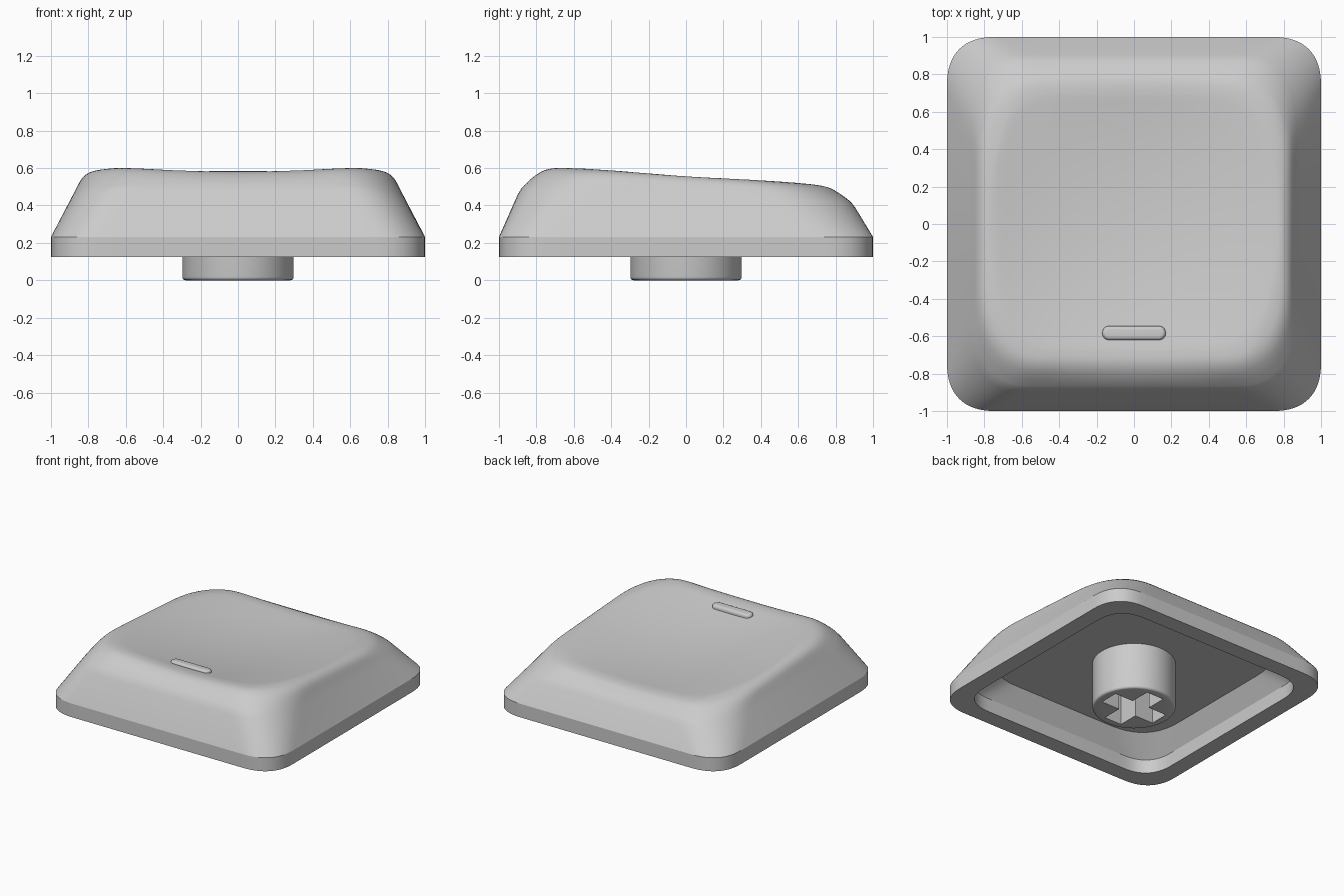
import bpy, bmesh, math
from mathutils import Vector

cube = bpy.data.objects.get("Cube")
if cube:
    bpy.data.objects.remove(cube, do_unlink=True)

grey = bpy.data.materials.new("light_grey_plastic")
grey.use_nodes = True
grey.diffuse_color = (0.6, 0.6, 0.6, 1)
grey.node_tree.nodes["Principled BSDF"].inputs["Base Color"].default_value = (0.6, 0.6, 0.6, 1)

BASE, BAND, CEILING = 0.125, 0.232, 0.365


def outline(hx, front, back, rx, ry, power=2.5, arc=16, straight=16):
    """Rectangle with superelliptic corners and evenly divided sides."""
    corners = []
    for i, (sx, sy) in enumerate([(1, 1), (-1, 1), (-1, -1), (1, -1)]):
        reach = back if sy > 0 else front
        pts = []
        for k in range(arc + 1):
            a = math.pi / 2 * (k if i % 2 == 0 else arc - k) / arc
            u = max(math.cos(a), 0) ** (2 / power)
            v = max(math.sin(a), 0) ** (2 / power)
            pts.append(Vector((sx * (hx - rx + rx * u), sy * (reach - ry + ry * v))))
        corners.append(pts)
    ring = []
    for i, c in enumerate(corners):
        nxt = corners[(i + 1) % 4][0]
        ring += c + [c[-1].lerp(nxt, k / straight) for k in range(1, straight)]
    return ring


def loft(name, rings, angle=22):
    """Skin a list of equal-length rings and close both ends."""
    bm = bmesh.new()
    loops = [[bm.verts.new(p) for p in ring] for ring in rings]
    n = len(loops[0])
    for a, b in zip(loops, loops[1:]):
        for i in range(n):
            j = (i + 1) % n
            bm.faces.new((a[i], a[j], b[j], b[i]))
    bm.faces.new(loops[0])
    bm.faces.new(loops[-1])
    bmesh.ops.recalc_face_normals(bm, faces=bm.faces)
    mesh = bpy.data.meshes.new(name)
    bm.to_mesh(mesh)
    bm.free()
    obj = bpy.data.objects.new(name, mesh)
    bpy.context.collection.objects.link(obj)
    mesh.materials.append(grey)
    smooth(obj, angle)
    return obj


def smooth(obj, angle):
    bpy.ops.object.select_all(action="DESELECT")
    obj.select_set(True)
    bpy.context.view_layer.objects.active = obj
    bpy.ops.object.shade_smooth_by_angle(angle=math.radians(angle))


def top_height(x, y):
    """Sloping top with a scooped dish that narrows to the front and back."""
    half = 0.78 - 0.34 * y * y
    across = max(1 - (x / half) ** 2, 0)
    along = max(1 - (y / 0.85) ** 2, 0)
    return 0.562 - 0.067 * y - 0.078 * across * along


def flat_ring(h, r, z):
    return [(p.x, p.y, z) for p in outline(h, h, h, r, r)]


def raised_ring(s, hx, front, back, rx, ry, k=1):
    pts = [p * k for p in outline(hx, front, back, rx, ry)]
    return [(p.x, p.y, BAND + s * (top_height(p.x, p.y) - BAND)) for p in pts]


def catmull(a, b, c, d, t):
    return [0.5 * (2 * q + (r - p) * t + (2 * p - 5 * q + 4 * r - s) * t * t
                   + (3 * q - p - 3 * r + s) * t ** 3) for p, q, r, s in zip(a, b, c, d)]


# Cap shell: cavity, rim, base band, tapered skirt, rounded shoulder, dished top
rings = [flat_ring(0.78, 0.36, CEILING), flat_ring(0.87, 0.25, BAND),
         flat_ring(0.87, 0.25, BASE), flat_ring(1, 0.27, BASE), flat_ring(1, 0.27, BAND)]

# height share, half width, front reach, back reach, corner size across and along
shoulder = [(0.00, 1.000, 1.00, 1.000, 0.27, 0.27),
            (0.58, 0.890, 0.90, 0.905, 0.31, 0.42),
            (0.75, 0.860, 0.85, 0.860, 0.32, 0.46),
            (0.87, 0.838, 0.80, 0.810, 0.33, 0.48),
            (0.94, 0.815, 0.76, 0.775, 0.33, 0.48),
            (0.98, 0.785, 0.72, 0.735, 0.33, 0.48),
            (1.00, 0.730, 0.67, 0.690, 0.33, 0.48)]
rings.append(raised_ring(*shoulder[1]))
for i in range(1, len(shoulder) - 1):
    after = shoulder[min(i + 2, len(shoulder) - 1)]
    for t in (1 / 3, 2 / 3, 1):
        rings.append(raised_ring(*catmull(shoulder[i - 1], shoulder[i], shoulder[i + 1], after, t)))
for k in range(19, 0, -1):
    rings.append(raised_ring(*shoulder[-1], k=k / 20))
rings.append(raised_ring(*shoulder[-1], k=0.01))
loft("cap_shell", rings)


# Round stem with softened lower edge
def circle(r, z, n=64):
    return [(r * math.cos(math.tau * i / n), r * math.sin(math.tau * i / n), z) for i in range(n)]


edge = 0.018
stem_rings = [circle(0.298 - edge * (1 - math.sin(a)), edge * (1 - math.cos(a)))
              for a in (math.pi / 2 * i / 4 for i in range(5))]
stem = loft("stem", stem_rings + [circle(0.298, CEILING + 0.01)], angle=30)

# Cross-shaped socket cut into the stem
w, arm = 0.075, 0.235
quarter = [Vector((arm, -w)), Vector((arm, w)), Vector((w, w))]
cross = []
for turn in range(4):
    for p in quarter:
        for _ in range(turn):
            p = Vector((-p.y, p.x))
        cross.append(p)
cutter = loft("socket_cutter", [[(p.x, p.y, z) for p in cross] for z in (-0.1, CEILING - 0.01)])
cutter.hide_render = True
cut = stem.modifiers.new("socket", "BOOLEAN")
cut.operation, cut.solver, cut.object = "DIFFERENCE", "EXACT", cutter
bpy.context.view_layer.objects.active = stem
bpy.ops.object.modifier_apply(modifier=cut.name)
bpy.data.objects.remove(cutter, do_unlink=True)
smooth(stem, 30)

# Raised finger bar near the front of the dish
bar_y, bar_r, bar_top, soft = -0.583, 0.038, 0.584, 0.02


def bar_ring(inset, z):
    r = bar_r - inset
    return [(p.x, p.y + bar_y, z - 0.04 * p.y)
            for p in outline(0.17 - inset, r, r, r * 0.99, r * 0.99, 2, 8, 3)]


bar = [bar_ring(0, 0.535)]
for i in range(6):
    a = math.pi / 2 * i / 5
    bar.append(bar_ring(soft * (1 - math.cos(a)), bar_top - soft * (1 - math.sin(a))))
loft("finger_bar", bar, angle=40)
